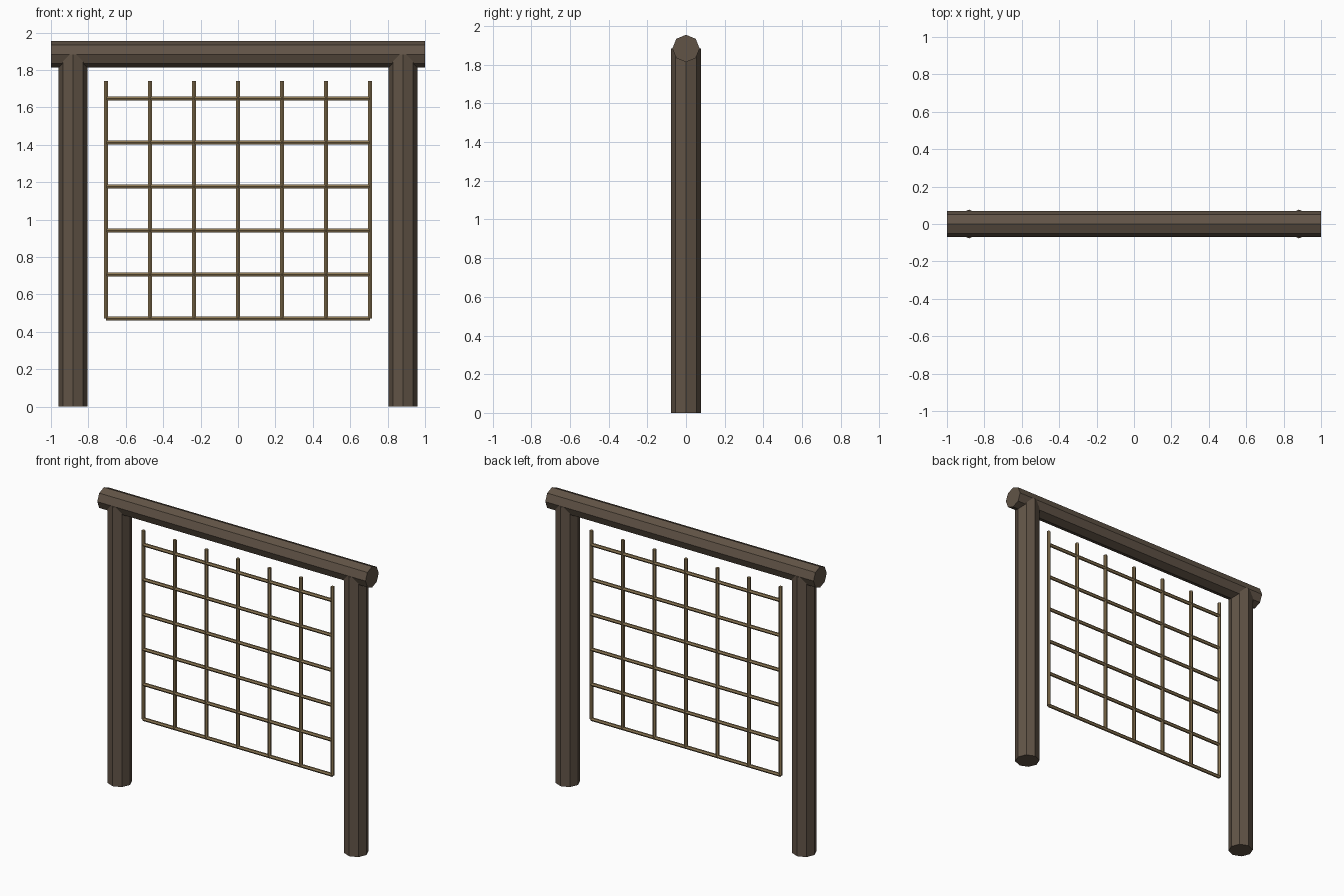
import bpy, math

if "Cube" in bpy.data.objects:
    bpy.data.objects.remove(bpy.data.objects["Cube"])


def material(name, color):
    m = bpy.data.materials.new(name)
    m.diffuse_color = color
    m.use_nodes = True
    m.node_tree.nodes["Principled BSDF"].inputs["Base Color"].default_value = m.diffuse_color
    return m


dark_wood = material("dark_wood", (0.12, 0.088, 0.062, 1))
cane = material("cane", (0.27, 0.19, 0.09, 1))


def pole(name, center, radius, length, sides, mat, along_x=False):
    rot = (0, math.pi / 2, 0) if along_x else (0, 0, 0)
    bpy.ops.mesh.primitive_cylinder_add(vertices=sides, radius=radius, depth=length,
                                        location=center, rotation=rot)
    ob = bpy.context.object
    ob.name = name
    ob.data.materials.append(mat)
    return ob


BEAM_Z = 1.884
STEP = 0.2353           # spacing of the lattice
LOW, TOP = 0.471, 1.742  # vertical extent of the lattice

# Octagonal posts and the cross beam resting through their tops
for side, x in (("left", -0.882), ("right", 0.882)):
    pole(side + "_post", (x, 0, BEAM_Z / 2), 0.0768, BEAM_Z, 8, dark_wood)
pole("top_beam", (0, 0, BEAM_Z), 0.0706, 2.0, 8, dark_wood, along_x=True)

# Upright lattice canes
for i in range(7):
    pole(f"upright_cane_{i + 1}", ((i - 3) * STEP, 0, (LOW + TOP) / 2),
         0.0118, TOP - LOW, 6, cane)

# Horizontal lattice canes
for i in range(6):
    pole(f"cross_cane_{i + 1}", (0, 0, LOW + i * STEP), 0.0118, 6 * STEP, 6, cane,
         along_x=True)
